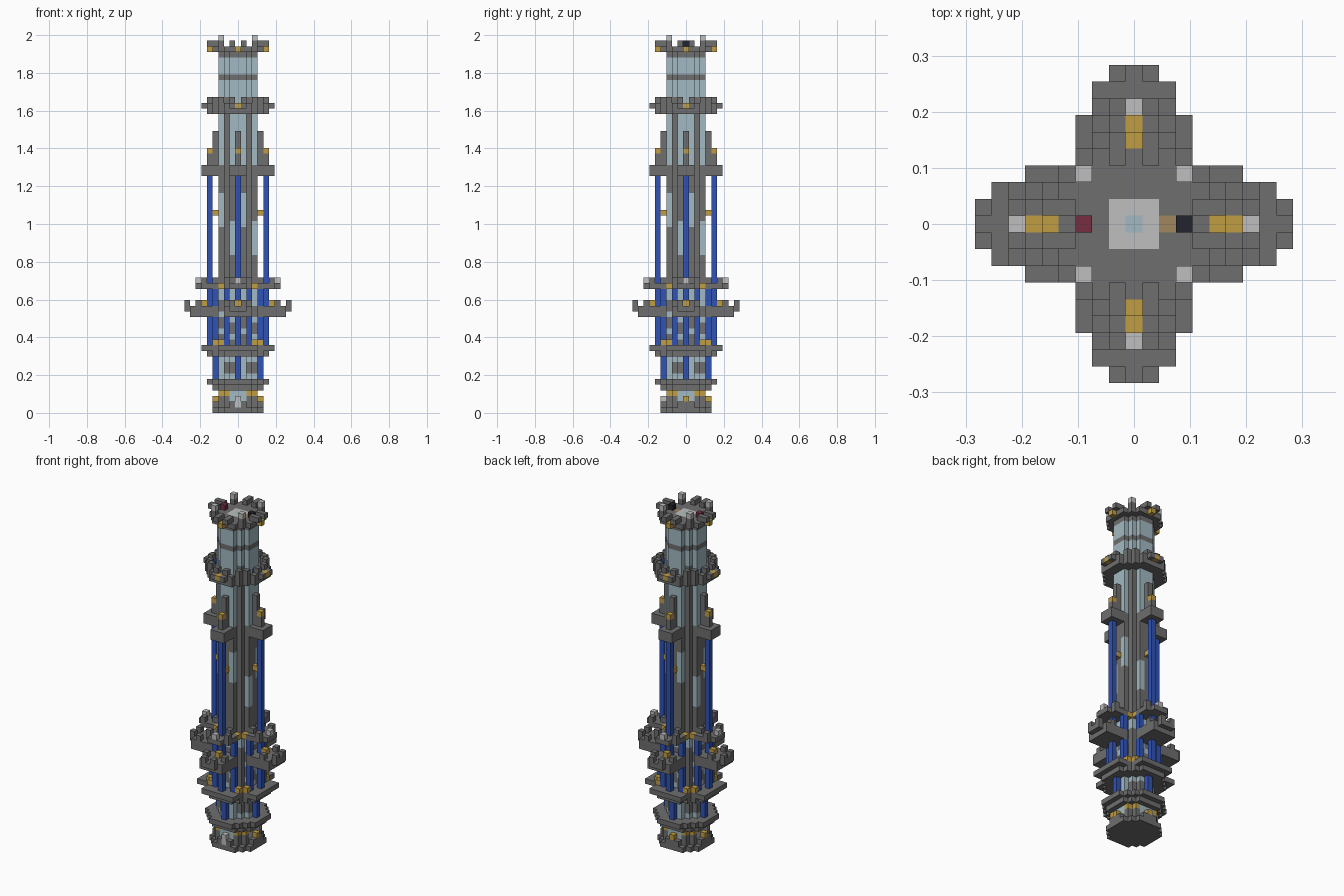
import bpy
import bmesh
from mathutils import Vector

if "Cube" in bpy.data.objects:
    bpy.data.objects.remove(bpy.data.objects["Cube"], do_unlink=True)

LAYERS = 67
V = 2 / LAYERS  # block size

COLOURS = {
    "stone": (.156, .156, .156), "pale_blue": (.36, .49, .54),
    "gold": (.53, .34, .055), "royal_blue": (.03, .085, .46),
    "light_stone": (.52, .52, .52), "dark_red": (.19, .026, .053),
    "black": (.017, .017, .026), "tan": (.35, .24, .11),
}
MATS = {}
for name, rgb in COLOURS.items():
    m = bpy.data.materials.new(name)
    m.use_nodes = True
    m.diffuse_color = (*rgb, 1)
    m.node_tree.nodes["Principled BSDF"].inputs["Base Color"].default_value = (*rgb, 1)
    MATS[name] = m

grid = {}  # block position -> (part, colour)


def put(part, colour, x, y, z0, z1=None):
    """Stack blocks at one spot from layer z0 up to z1."""
    for z in range(z0, z1 or z0 + 1):
        grid[x, y, z] = (part, colour)


def around(part, colour, x, y, z0, z1=None):
    """Repeat a stack on all four sides, mirrored."""
    for s in (y, -y):
        a, b = x, s
        for _ in range(4):
            put(part, colour, a, b, z0, z1)
            a, b = -b, a


def disc(part, radius, reach, z0, z1=None, inner=-1):
    """Octagonal plate, or a rim when inner is given."""
    span = range(-radius, radius + 1)
    for x in span:
        for y in span:
            total, low = abs(x) + abs(y), min(abs(x), abs(y))
            hole = max(abs(x), abs(y)) <= inner and total <= reach - 1
            if total <= reach and low <= 3 and not hole:
                put(part, "stone", x, y, z0, z1)


def shaft_colour(side, z):
    """Colour of the shaft: side is -1, 0, 1 on a face, 2 on a corner."""
    if z >= 56:
        return "stone" if z in (59, 63) else "pale_blue"
    if z >= 44:
        return "stone" if side == 2 else "pale_blue"
    if z >= 23:
        pale = (side == -1 and 28 <= z < 34) or (side == 1 and 33 <= z < 39)
    elif z >= 12:
        pale = side != 2 and (z + side) % 3 == 0 or z in (20, 21)
    else:
        pale = not (side == -1 and z in (7, 8)) and side != 2 or z in (3, 6, 9)
    return "pale_blue" if pale else "stone"


# Shaft, with its pattern turned round the four faces
for z in range(1, 64):
    for side in (-1, 0, 1, 2):
        x, y = (2, -2) if side == 2 else (side, -3)
        for _ in range(4):
            put("shaft", shaft_colour(side, z), x, y, z)
            x, y = -y, x
    for x in range(-2, 3):
        for y in range(-2, 3):
            if (x, y, z) not in grid:
                put("shaft", "stone", x, y, z)

# Base with short posts
disc("base", 4, 6, 0)
around("base", "stone", 4, 1, 1)
around("base", "stone", 3, 2, 1, 3)
around("base_lamps", "gold", 4, 0, 2)
around("base", "stone", 4, 0, 1)
around("base_lamps", "gold", 3, 2, 3)
put("door", "light_stone", 0, -4, 1, 3)

# Lower collars and columns
disc("first_collar", 4, 6, 4)
disc("first_collar", 5, 7, 5)
around("lower_columns", "royal_blue", 4, 0, 6, 11)
disc("second_collar", 5, 7, 10)
disc("second_collar", 6, 9, 11)
around("collar_lamps", "gold", 4, 3, 12)
around("collar_lamps", "gold", 3, 2, 22)

# Tall outer columns and paired inner columns
around("tall_columns", "royal_blue", 5, 0, 12, 42)
around("paired_columns", "royal_blue", 4, 2, 12, 22)
around("shaft_lamps", "gold", 4, 0, 35)

# Projecting balconies on the four sides
for y in range(3):
    for x in range(4, 9):
        around("balconies", "stone", x, y, 17, 19)
    for x in range(4, 7):
        around("upper_balconies", "stone", x, y, 22)
for y in (0, 1):
    around("balconies", "stone", 9, y, 18)
    around("upper_balconies", "stone", 7, y, 22)
around("balconies", "stone", 9, 1, 19)
around("balconies", "stone", 7, 2, 19)
around("balcony_lamps", "gold", 6, 0, 19)
around("upper_balconies", "stone", 6, 2, 23)
around("balcony_finials", "light_stone", 7, 0, 23)
around("upper_balconies", "stone", 4, 1, 23)

# Brackets that cap the tall columns, with stepped pinnacles
for x in (4, 5, 6):
    for y in (0, 1):
        around("brackets", "stone", x, y, 42, 44)
around("pinnacles", "stone", 4, 0, 44, 50)
around("pinnacles", "stone", 5, 0, 44, 46)
around("pinnacle_lamps", "gold", 5, 0, 46)

# Upper gallery
disc("gallery", 5, 7, 53)
disc("gallery", 5, 7, 54, inner=4)
for x, y in ((5, 1), (4, 3)):
    around("gallery", "stone", x, y, 55)
around("gallery_lamps", "gold", 6, 0, 54)
around("gallery", "stone", 6, 1, 54, 55)
around("gallery_lamps", "gold", 6, 0, 54)
around("gallery_inlay", "royal_blue", 4, 0, 54)

# Crown
disc("crown", 4, 6, 64)
for x, y in ((5, 1), (3, 3), (4, 1)):
    around("crown", "stone", x, y, 65)
around("crown_lamps", "gold", 5, 0, 64)
around("crown_finials", "light_stone", 3, 3, 66)
for x in (-1, 0, 1):
    for y in (-1, 0, 1):
        put("crown_floor", "light_stone", x, y, 64)
put("crown_floor", "pale_blue", 0, 0, 64)
put("crown_floor", "tan", 2, 0, 64)
put("red_block", "dark_red", -3, 0, 65)
put("black_block", "black", 3, 0, 65)

# Turn each part's blocks into a mesh of exposed faces only
DIRS = [Vector(d) for d in ((1, 0, 0), (-1, 0, 0), (0, 1, 0), (0, -1, 0), (0, 0, 1), (0, 0, -1))]
parts = {}
for cell, (part, colour) in grid.items():
    parts.setdefault(part, []).append((cell, colour))

for part, cells in parts.items():
    bm = bmesh.new()
    used = sorted({c for _, c in cells})
    for cell, colour in cells:
        centre = Vector(cell) + Vector((0, 0, .5))
        for d in DIRS:
            if tuple(int(a + b) for a, b in zip(cell, d)) in grid:
                continue
            u = Vector((d.y, d.z, d.x))
            w = d.cross(u)
            ring = (u + w, w - u, -u - w, u - w)
            face = bm.faces.new([bm.verts.new((centre + (d + r) / 2) * V) for r in ring])
            face.material_index = used.index(colour)
    bmesh.ops.remove_doubles(bm, verts=bm.verts[:], dist=V / 100)
    mesh = bpy.data.meshes.new(part)
    bm.to_mesh(mesh)
    bm.free()
    for c in used:
        mesh.materials.append(MATS[c])
    bpy.context.scene.collection.objects.link(bpy.data.objects.new(part, mesh))
